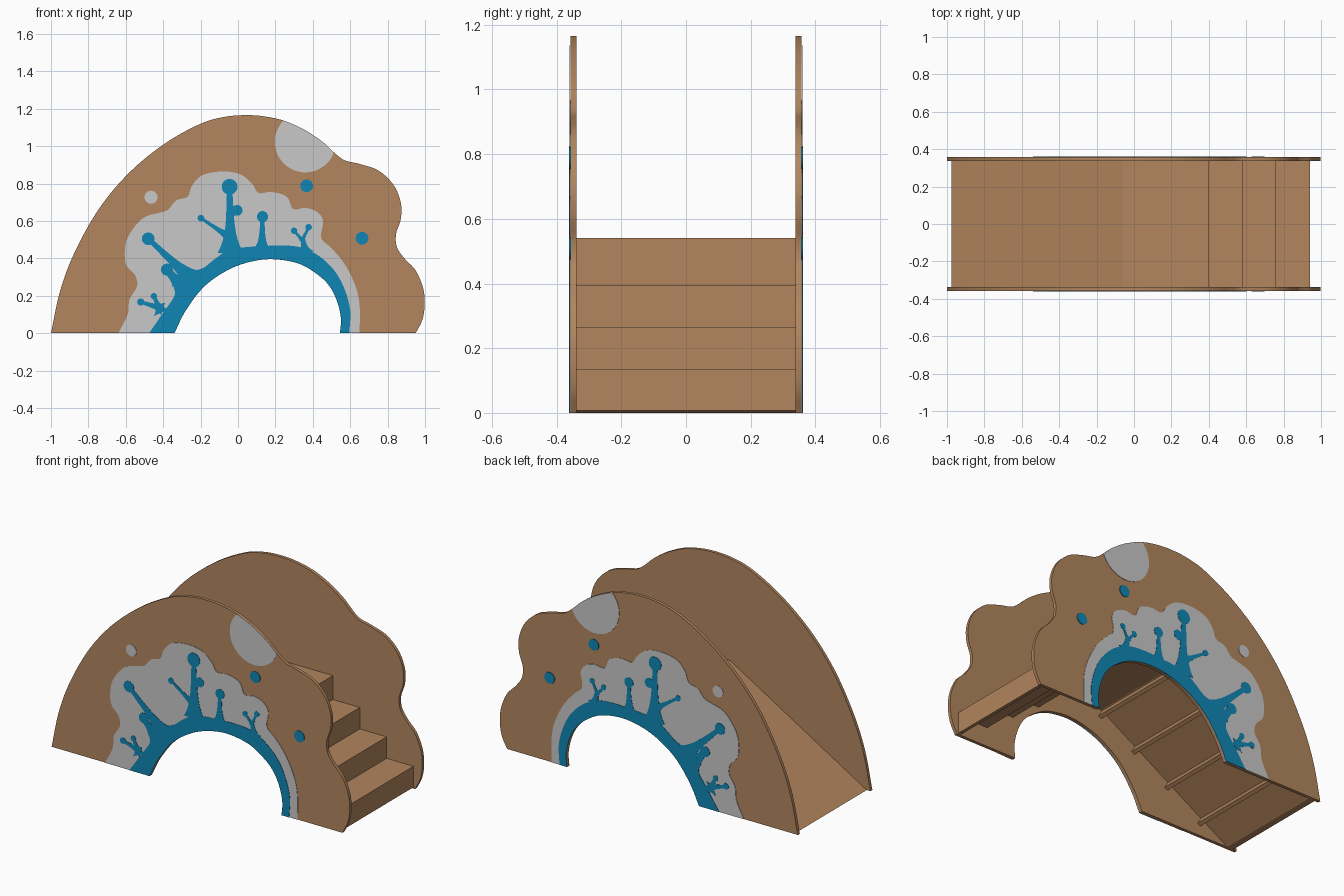
import bpy, bmesh, math
from mathutils import Vector

if "Cube" in bpy.data.objects:
    bpy.data.objects.remove(bpy.data.objects["Cube"])


def material(name, rgb):
    m = bpy.data.materials.new(name)
    m.diffuse_color = (*rgb, 1)
    m.use_nodes = True
    m.node_tree.nodes["Principled BSDF"].inputs["Base Color"].default_value = m.diffuse_color
    return m


WOOD = material("warm wood", (0.445, 0.235, 0.112))
GREY = material("light grey", (0.58, 0.58, 0.59))
BLUE = material("water blue", (0.005, 0.235, 0.45))


def spline(pts, n=8):
    """Smooth open curve through the points (Catmull-Rom)."""
    p = [Vector(q) for q in pts]
    p = [p[0] * 2 - p[1]] + p + [p[-1] * 2 - p[-2]]
    out = []
    for a, b, c, d in zip(p, p[1:], p[2:], p[3:]):
        for i in range(n):
            t = i / n
            out.append(0.5 * (2 * b + (c - a) * t + (2 * a - 5 * b + 4 * c - d) * t * t
                              + (3 * b - a - 3 * c + d) * t ** 3))
    return out + [p[-2]]


def prism(bm, poly, y0, y1):
    """Extrude an x-z outline from y0 to y1."""
    a = [bm.verts.new((p[0], y0, p[1])) for p in poly]
    b = [bm.verts.new((p[0], y1, p[1])) for p in poly]
    bm.faces.new(a)
    bm.faces.new(b[::-1])
    for i in range(len(a)):
        j = (i + 1) % len(a)
        bm.faces.new((a[j], a[i], b[i], b[j]))


def build(name, polys, spans, mat):
    bm = bmesh.new()
    for y0, y1 in spans:
        for poly in polys:
            prism(bm, poly, y0, y1)
    bmesh.ops.recalc_face_normals(bm, faces=bm.faces)
    me = bpy.data.meshes.new(name)
    bm.to_mesh(me)
    bm.free()
    me.materials.append(mat)
    ob = bpy.data.objects.new(name, me)
    bpy.context.collection.objects.link(ob)
    bpy.ops.object.select_all(action='DESELECT')
    ob.select_set(True)
    bpy.context.view_layer.objects.active = ob
    bpy.ops.object.shade_smooth_by_angle(angle=math.radians(30))
    return ob


def both(y0, y1):
    return [(-y1, -y0), (y0, y1)]


def disc(x, z, r, n=28):
    return [(x + r * math.cos(k * math.tau / n), z + r * math.sin(k * math.tau / n)) for k in range(n)]


def stem(x0, z0, x1, z1, w0, w1, n=10):
    """Branch from tip to base that flares out at the base."""
    a, b = Vector((x0, z0)), Vector((x1, z1))
    d = (b - a).normalized()
    side = Vector((-d.y, d.x))
    left, right = [], []
    for i in range(n + 1):
        t = i / n
        w = (w0 + (w1 - w0) * (0.25 * t + 0.75 * t ** 5)) / 2
        left.append(a.lerp(b, t) + side * w)
        right.append(a.lerp(b, t) - side * w)
    return left + right[::-1]


# Side panels: wavy outer outline and arched opening
outer = spline([(-1, 0), (-.95, .23), (-.87, .44), (-.74, .67), (-.58, .86), (-.39, 1.015),
                (-.2, 1.12), (-.07, 1.157), (.05, 1.166), (.15, 1.158), (.25, 1.135), (.36, 1.085),
                (.45, 1.025), (.515, .965), (.57, .925), (.65, .905), (.75, .87), (.83, .795),
                (.87, .70), (.87, .61), (.845, .53), (.85, .46), (.89, .40), (.95, .335),
                (.99, .24), (.998, .15), (.985, .07), (.95, 0)])
arch = spline([(.545, 0), (.55, .08), (.53, .17), (.49, .25), (.43, .31), (.33, .37), (.2, .395),
               (.08, .385), (-.05, .34), (-.18, .25), (-.28, .12), (-.34, 0)])
build("side_panels", [outer + arch], both(.338, .357), WOOD)

# Grey cloud-shaped plates
cloud = spline([(-.64, 0), (-.59, .10), (-.58, .18), (-.54, .25), (-.55, .31), (-.60, .37),
                (-.60, .48), (-.56, .56), (-.50, .62), (-.42, .645), (-.375, .66), (-.33, .71),
                (-.27, .73), (-.245, .79), (-.19, .845), (-.085, .865), (.01, .85), (.075, .80),
                (.11, .75), (.18, .755), (.26, .73), (.295, .665), (.36, .67), (.42, .65),
                (.455, .60), (.445, .51), (.50, .455), (.57, .37), (.625, .26), (.65, .15),
                (.65, 0)], 6)
build("cloud_plates", [cloud + arch], both(.357, .3595), GREY)


def inside(x, z):
    hit = False
    for a, b in zip(outer, outer[1:] + outer[:1]):
        if (a.y > z) != (b.y > z) and x < a.x + (z - a.y) * (b.x - a.x) / (b.y - a.y):
            hit = not hit
    return hit


# Grey spots: the large one is cut off by the panel edge
big = []
for k in range(90):
    c, s = math.cos(k * math.tau / 90), math.sin(k * math.tau / 90)
    r = .163
    while not inside(.36 + r * c, 1.023 + r * s):
        r -= .001
    big.append((.36 + r * c, 1.023 + r * s))
build("grey_spots", [big, disc(-.465, .727, .035)], both(.357, .3595), GREY)

# Blue arch band
band = spline([(-.475, 0), (-.40, .11), (-.34, .20), (-.34, .265), (-.27, .32), (-.185, .35),
               (-.12, .40), (-.05, .445), (.04, .46), (.13, .465), (.225, .47), (.33, .46),
               (.43, .415), (.515, .335), (.57, .235), (.60, .12), (.595, 0)])
build("blue_band", [band + arch], both(.357, .3615), BLUE)

# Blue branches with round tips, plus loose blue dots
tips = [(-.48, .505, .034), (-.38, .34, .032), (-.52, .167, .019), (-.45, .198, .017),
        (-.045, .783, .042), (-.005, .657, .029), (-.198, .615, .018), (.131, .623, .03),
        (.30, .548, .017), (.378, .567, .017), (.367, .788, .034), (.663, .508, .034)]
stems = [(-.48, .505, -.25, .29, .025, .12), (-.38, .34, -.32, .27, .04, .08),
         (-.52, .167, -.40, .13, .018, .07), (-.45, .198, -.41, .11, .018, .09),
         (-.045, .783, -.04, .43, .028, .14), (-.005, .657, -.045, .63, .03, .05),
         (-.198, .615, -.04, .51, .014, .07), (.131, .623, .128, .44, .02, .10),
         (.30, .548, .35, .49, .014, .03), (.378, .567, .34, .49, .014, .03),
         (.345, .51, .36, .43, .022, .10)]
build("blue_branches", [disc(*t) for t in tips] + [stem(*s) for s in stems], both(.357, .3613), BLUE)

# Stairs, platform and slide as one folded board
board = [(-.975, 0), (-.06, .54), (.40, .54), (.40, .395), (.58, .395), (.58, .265), (.76, .265),
         (.76, .135), (.94, .135), (.94, .008), (.92, .008), (.92, .115), (.74, .115), (.74, .245),
         (.56, .245), (.56, .375), (.38, .375), (.38, .52), (-.055, .52), (-.935, 0)]
build("stairs_and_slide", [board], [(-.338, .338)], WOOD)

# Battens under the slide, square to its slope
d = Vector((.915, .54)).normalized()
down = Vector((d.y, -d.x))
battens = []
for x in (-.77, -.54, -.31, -.08):
    p = Vector((x, (x + .975) * .59)) + down * .015
    battens.append([p - d * .011, p + d * .011, p + d * .011 + down * .05, p - d * .011 + down * .05])
build("slide_battens", battens, [(-.338, .338)], WOOD)
